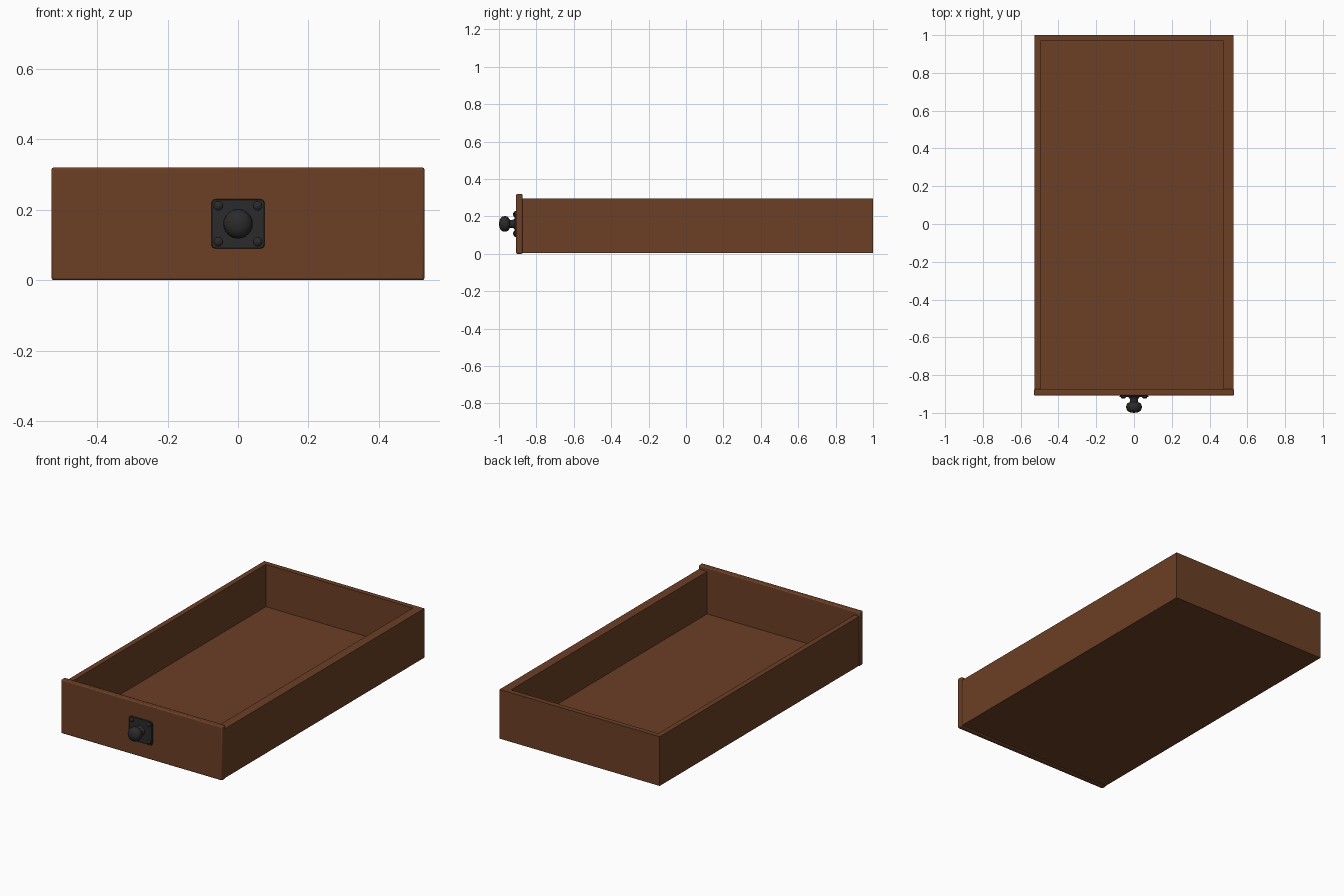
import bpy, bmesh, math
from mathutils import Matrix, Vector

default = bpy.data.objects.get("Cube")
if default:
    bpy.data.objects.remove(default)


def material(name, colour):
    mat = bpy.data.materials.new(name)
    mat.use_nodes = True
    mat.diffuse_color = (*colour, 1)
    mat.node_tree.nodes["Principled BSDF"].inputs["Base Color"].default_value = (*colour, 1)
    return mat


wood = material("brown wood", (0.15, 0.05, 0.019))
iron = material("black iron", (0.024, 0.024, 0.025))


def finish(name, bm, mat, bevel=0.0, segments=2):
    """Turn a bmesh into an object, with optional rounded edges."""
    bmesh.ops.recalc_face_normals(bm, faces=bm.faces)
    mesh = bpy.data.meshes.new(name)
    bm.to_mesh(mesh)
    bm.free()
    obj = bpy.data.objects.new(name, mesh)
    bpy.context.collection.objects.link(obj)
    mesh.materials.append(mat)
    if bevel:
        mod = obj.modifiers.new("rounded edges", "BEVEL")
        mod.width, mod.segments = bevel, segments
    bpy.ops.object.select_all(action="DESELECT")
    obj.select_set(True)
    bpy.context.view_layer.objects.active = obj
    bpy.ops.object.shade_smooth_by_angle(angle=math.radians(40))
    return obj


def prism(name, outline, direction, mat, **kw):
    """Extrude a flat outline along a direction."""
    bm = bmesh.new()
    face = bm.faces.new([bm.verts.new(p) for p in outline])
    moved = bmesh.ops.extrude_face_region(bm, geom=[face], use_keep_orig=True)["geom"]
    verts = [g for g in moved if isinstance(g, bmesh.types.BMVert)]
    bmesh.ops.translate(bm, verts=verts, vec=direction)
    return finish(name, bm, mat, **kw)


def box(name, low, high, mat, **kw):
    (x0, y0, z0), (x1, y1, z1) = low, high
    base = [(x0, y0, z0), (x1, y0, z0), (x1, y1, z0), (x0, y1, z0)]
    return prism(name, base, (0, 0, z1 - z0), mat, **kw)


def lathe(name, profile, centre, steps, mat):
    """Turn (radius, y) points around the y axis through the centre."""
    bm = bmesh.new()
    verts = [bm.verts.new((r, y, 0)) for r, y in profile]
    edges = [bm.edges.new(pair) for pair in zip(verts, verts[1:])]
    bmesh.ops.spin(bm, geom=verts + edges, cent=(0, 0, 0), axis=(0, 1, 0),
                   angle=math.tau, steps=steps)
    bmesh.ops.remove_doubles(bm, verts=bm.verts, dist=0.0002)
    bmesh.ops.translate(bm, verts=bm.verts, vec=centre)
    return finish(name, bm, mat)


# Main sizes
half, back, joint, front = 0.527, 1.0, -0.874, -0.908
in_left, in_right, in_back = 0.473, -0.496, 0.97
bottom, floor, rim = 0.004, 0.045, 0.297

# Drawer box: one U-shaped wall around a floor board
u_shape = [(-half, joint), (in_right, joint), (in_right, in_back), (in_left, in_back),
           (in_left, joint), (half, joint), (half, back), (-half, back)]
prism("drawer_walls", [(x, y, bottom) for x, y in u_shape], (0, 0, rim - bottom), wood)
box("drawer_floor", (in_right, joint, bottom), (in_left, in_back, floor), wood)

# Front panel, slightly taller than the walls
box("front_panel", (-0.53, front, 0), (0.53, joint, 0.32), wood, bevel=0.006)

# Handle plate with rounded corners
knob_z, corner = 0.16, 0.012
outline = []
for i, (sx, sz) in enumerate([(1, 1), (-1, 1), (-1, -1), (1, -1)]):
    for step in range(4):
        a = math.radians(90 * i + 30 * step)
        outline.append((sx * (0.076 - corner) + corner * math.cos(a), front,
                        knob_z + sz * (0.07 - corner) + corner * math.sin(a)))
prism("handle_plate", outline, (0, -0.009, 0), iron, bevel=0.002, segments=1)

# Domed screws in the plate corners
for side, sx in (("left", 1), ("right", -1)):
    for level, sz in (("upper", 1), ("lower", -1)):
        lathe(f"{level}_{side}_screw",
              [(0.013, -0.915), (0.013, -0.919), (0.009, -0.923), (0, -0.925)],
              (sx * 0.056, 0, knob_z + sz * 0.051), 12, iron)

# Round knob on a flared stem
lathe("knob", [(0.03, -0.915), (0.024, -0.921), (0.021, -0.93), (0.022, -0.942),
               (0.033, -0.948), (0.04, -0.957), (0.042, -0.968), (0.04, -0.98),
               (0.033, -0.99), (0.02, -0.997), (0, -1.0)],
      (0, 0, knob_z), 24, iron)
